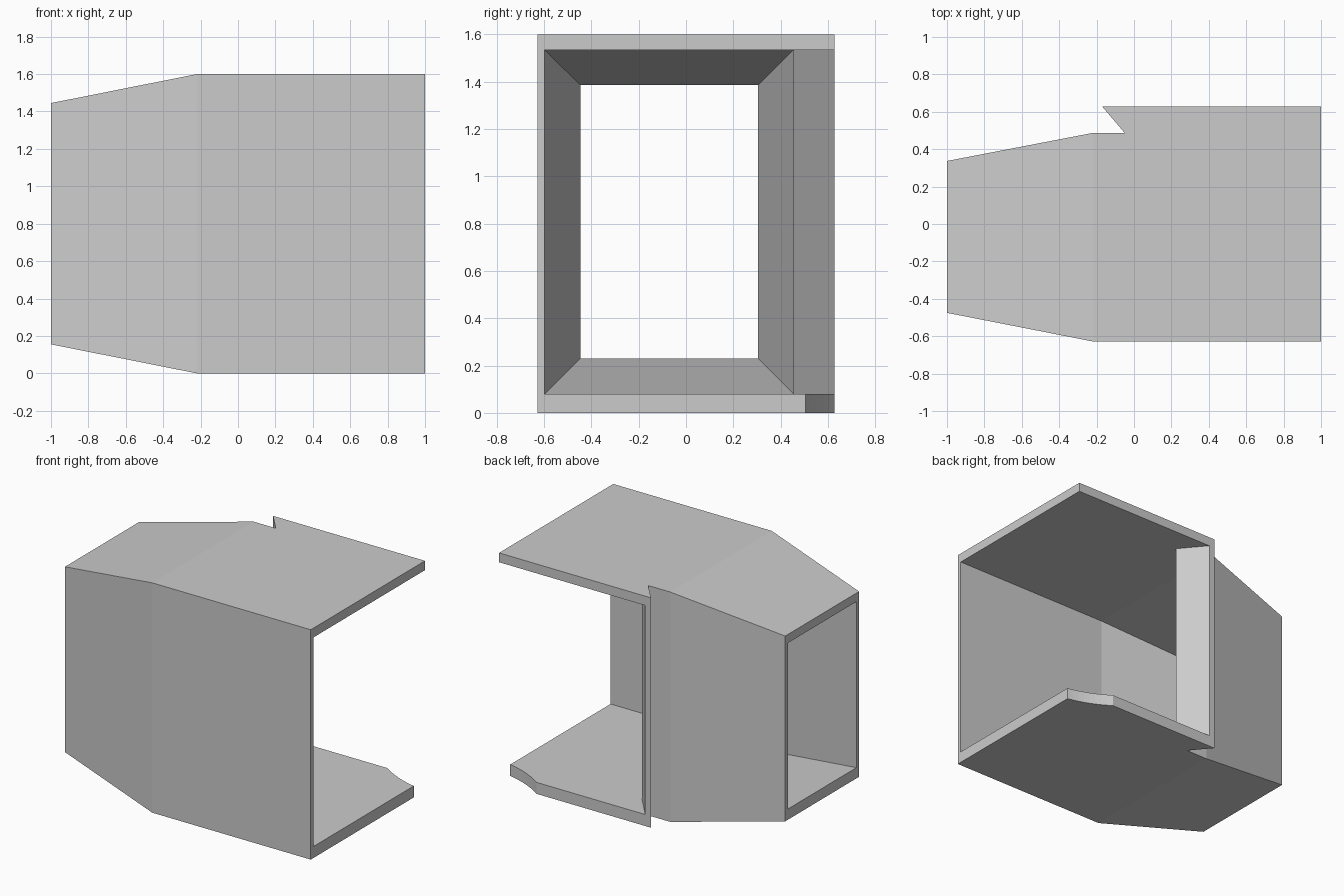
import bpy, bmesh
from mathutils import Vector

cube = bpy.data.objects.get("Cube")
if cube:
    bpy.data.objects.remove(cube, do_unlink=True)

grey = bpy.data.materials.new("light_grey")
grey.use_nodes = True
colour = (0.6, 0.6, 0.6, 1)
grey.diffuse_color = colour
grey.node_tree.nodes["Principled BSDF"].inputs["Base Color"].default_value = colour


def prism(name, outline, low, high, tapered=True):
    """Upright prism; low and high give z at the narrow end (first and last points) and elsewhere."""
    n = len(outline)
    ends = (0, n - 1) if tapered else ()
    bm = bmesh.new()
    bottom = [bm.verts.new((x, y, low[0] if i in ends else low[1])) for i, (x, y) in enumerate(outline)]
    top = [bm.verts.new((x, y, high[0] if i in ends else high[1])) for i, (x, y) in enumerate(outline)]
    for ring in (bottom, top):
        if tapered:
            bm.faces.new((ring[0], ring[1], ring[-2], ring[-1]))
            bm.faces.new(ring[1:-1])
        else:
            bm.faces.new(ring)
    for i in range(n):
        j = (i + 1) % n
        bm.faces.new((bottom[i], bottom[j], top[j], top[i]))
    bmesh.ops.recalc_face_normals(bm, faces=bm.faces)
    mesh = bpy.data.meshes.new(name)
    bm.to_mesh(mesh)
    bm.free()
    mesh.materials.append(grey)
    obj = bpy.data.objects.new(name, mesh)
    bpy.context.collection.objects.link(obj)
    return obj


FOLD = -0.22

# Outer body with the folded-back lip at the rear opening
shell = prism("housing_shell", [
    (-1, -0.475), (FOLD, -0.628), (1, -0.628), (1, 0.628),
    (-0.17, 0.628), (-0.05, 0.487), (FOLD, 0.487), (-1, 0.337)],
    (0.155, 0), (1.445, 1.6))

# Hollow, running out through the narrow end, wide end and rear opening
hollow = prism("hollow_cutter", [
    (-1.1, -0.427), (FOLD, -0.598), (1.2, -0.598), (1.2, 0.9),
    (-0.354, 0.9), (0.02, 0.455), (FOLD, 0.455), (-1.1, 0.286)],
    (0.249, 0.08), (1.366, 1.535))

# Shallow scooped corner of the floor
a, b = Vector((1, 0.505)), Vector((0.71, 0.628))
inward = Vector((-0.39, -0.92))
arc = []
for i in range(9):
    t = i / 8
    p = a.lerp(b, t) + inward * 0.016 * 4 * t * (1 - t)
    arc.append((p.x, p.y))
corner = prism("floor_corner_cutter",
               [(1.2, 0.45)] + arc + [(0.6, 0.8), (1.2, 0.8)],
               (-0.1, -0.1), (0.4, 0.4), tapered=False)

for cutter in (hollow, corner):
    cut = shell.modifiers.new(cutter.name, "BOOLEAN")
    cut.operation = "DIFFERENCE"
    cut.solver = "EXACT"
    cut.object = cutter

# Apply the cuts, then drop the cutters
bpy.context.view_layer.update()
evaluated = shell.evaluated_get(bpy.context.evaluated_depsgraph_get())
result = bpy.data.meshes.new_from_object(evaluated)
shell.modifiers.clear()
shell.data = result
for cutter in (hollow, corner):
    bpy.data.objects.remove(cutter, do_unlink=True)
